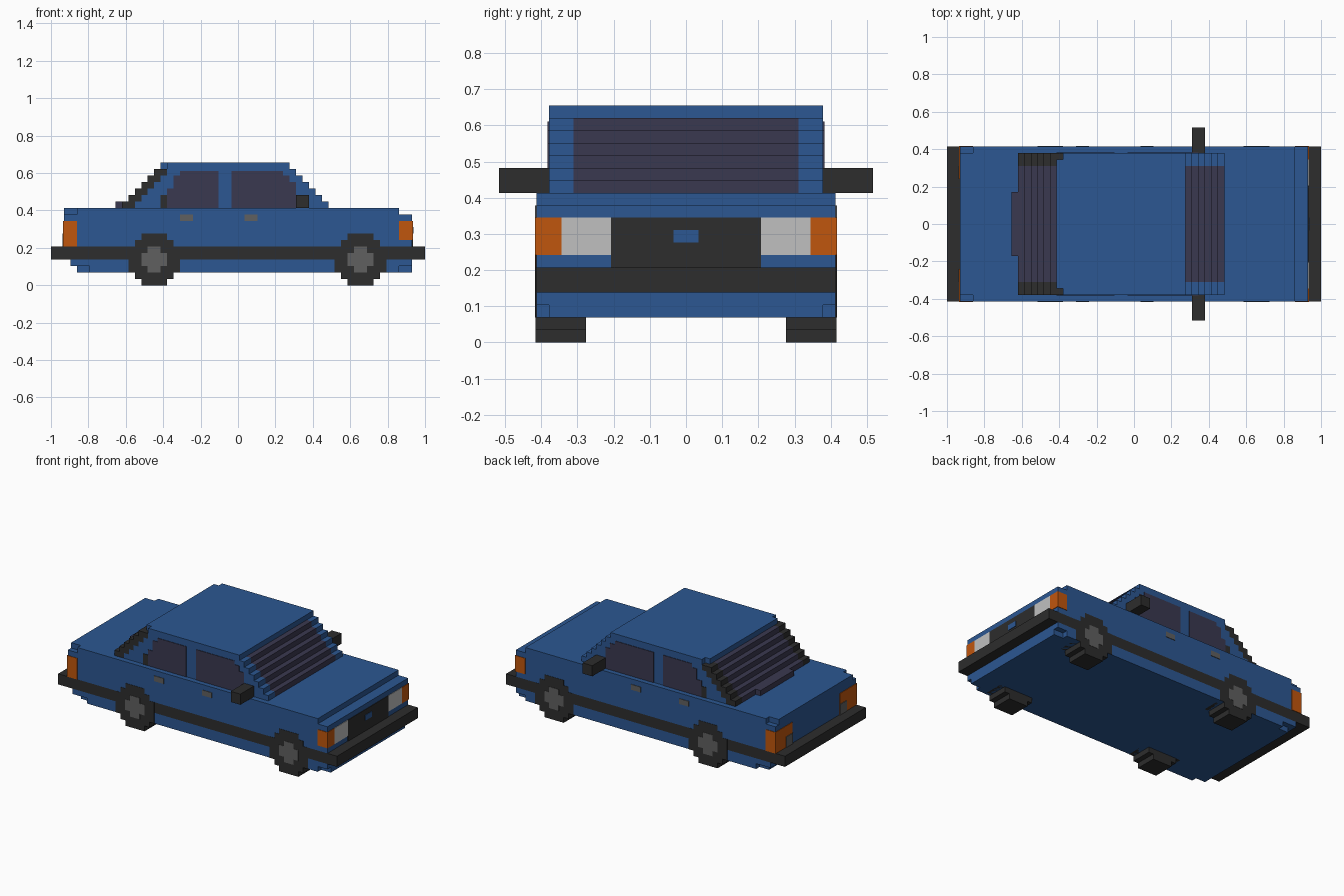
import bpy, bmesh

cube = bpy.data.objects.get("Cube")
if cube:
    bpy.data.objects.remove(cube, do_unlink=True)

U = 2 / 58      # size of one block; the car is 58 blocks long
E = 0.1         # plate thickness in blocks


def material(name, rgb):
    m = bpy.data.materials.new(name)
    m.use_nodes = True
    col = (*rgb, 1)
    m.diffuse_color = col
    bsdf = next(n for n in m.node_tree.nodes if n.type == 'BSDF_PRINCIPLED')
    bsdf.inputs["Base Color"].default_value = col
    bsdf.inputs["Roughness"].default_value = 0.8
    return m


BLUE = material("blue_paint", (0.025, 0.095, 0.287))
BLACK = material("black_trim", (0.026, 0.026, 0.026))
GLASS = material("dark_glass", (0.042, 0.040, 0.080))
ORANGE = material("orange_lamp", (0.53, 0.093, 0.004))
GREY = material("grey_metal", (0.117, 0.117, 0.117))
WHITE = material("white_lamp", (0.527, 0.527, 0.527))


def stepped(name, mat, rows, y0, y1):
    """Extrude a stepped side outline along y, in blocks.
    rows: (z0, z1, x0, x1) from bottom to top, x counted from the rear.
    y0 = None spans the full width; otherwise the part is mirrored."""
    right = [p for z0, z1, a, b in rows for p in ((b, z0), (b, z1))]
    left = [p for z0, z1, a, b in rows for p in ((a, z0), (a, z1))]
    outline = []
    for p in right + left[::-1]:
        if not outline or outline[-1] != p:
            outline.append(p)
    start = -y1 if y0 is None else y0
    bm = bmesh.new()
    face = bm.faces.new([bm.verts.new(((x - 29) * U, start * U, z * U))
                         for x, z in outline])
    ext = bmesh.ops.extrude_face_region(bm, geom=[face])
    verts = [v for v in ext["geom"] if isinstance(v, bmesh.types.BMVert)]
    bmesh.ops.translate(bm, verts=verts, vec=(0, (y1 - start) * U, 0))
    bmesh.ops.recalc_face_normals(bm, faces=bm.faces)
    mesh = bpy.data.meshes.new(name)
    bm.to_mesh(mesh)
    bm.free()
    mesh.materials.append(mat)
    ob = bpy.data.objects.new(name, mesh)
    bpy.context.scene.collection.objects.link(ob)
    if y0 is not None:
        mod = ob.modifiers.new("Mirror", 'MIRROR')
        mod.use_axis = (False, True, False)
        mod.use_mirror_merge = False
    return ob


def block(name, mat, x0, x1, y0, y1, z0, z1):
    return stepped(name, mat, [(z0, z1, x0, x1)], y0, y1)


# Lower body, bumper band and upper body, with notched outer corners
stepped("lower_body", BLUE, [(2, 3, 4, 56), (3, 4, 3, 56)], None, 11)
stepped("lower_body_side", BLUE, [(2, 3, 6, 54), (3, 4, 3, 56)], 11, 12)
block("bumper_band", BLACK, 0, 58, None, 12, 4, 6)
stepped("upper_body", BLUE, [(6, 11, 2, 56), (11, 12, 2, 54)], None, 11)
stepped("upper_body_side", BLUE, [(6, 11, 2, 56), (11, 12, 4, 54)], 11, 12)

# Cabin: stepped glass core, painted sides, rear louvres and roof
steps = range(6)
stepped("front_and_rear_glass", GLASS,
        [(12 + k, 13 + k, 11 + k, 43 - k) for k in steps], None, 9)
block("rear_glass_foot", GLASS, 10, 11, None, 5, 12, 13)
stepped("cabin_side", BLUE,
        [(12 + k, 13 + k, 13 + k, 43 - k) for k in steps], 9, 11)
stepped("rear_louvre", BLACK,
        [(12 + k, 13 + k, 11 + k, 13 + k) for k in steps], 9, 11)
block("roof", BLUE, 17, 37, None, 10, 18, 19)
block("roof_edge", BLUE, 18, 37, 10, 11, 18, 19)

# Side windows and mirrors
stepped("rear_side_window", GLASS,
        [(12, 15, 18, 26), (15, 17, 19, 26), (17, 17.7, 20, 26)], 11, 11 + E)
stepped("front_side_window", GLASS,
        [(12, 14, 28, 39), (14, 16, 28, 38), (16, 17, 28, 37),
         (17, 17.7, 28, 36)], 11, 11 + E)
block("window_corner_trim", BLACK, 17, 18, 11, 11 + E, 12, 14)
block("wing_mirror", BLACK, 38, 40, 11, 15, 12, 14)

# Door handles
for name, x in (("rear_door_handle", 20), ("front_door_handle", 30)):
    block(name, GREY, x, x + 2, 12, 12 + E, 10, 11)

# Wheels with hubs
for name, c in (("rear", 16), ("front", 48)):
    stepped(name + "_tyre", BLACK,
            [(0, 1, c - 2, c + 2), (1, 2, c - 3, c + 3), (2, 6, c - 4, c + 4),
             (6, 7, c - 3, c + 3), (7, 8, c - 2, c + 2)], 8, 12 + E / 2)
    stepped(name + "_hub", GREY,
            [(2, 3, c - 1, c + 1), (3, 5, c - 2, c + 2),
             (5, 6, c - 1, c + 1)], 12, 12 + E)

# Front lamps and grille
block("front_indicator", ORANGE, 54, 56 + E, 10, 12 + E, 7, 10)
block("headlight", WHITE, 56, 56 + E, 6, 10, 7, 10)
block("grille", BLACK, 56, 56 + E, None, 6, 6, 10)
block("grille_centre", BLUE, 56 + E, 56 + 2 * E, None, 1, 8, 9)

# Rear lamps
block("rear_lamp", ORANGE, 2 - E, 4, 7, 12 + E, 6, 10)
block("reversing_lamp", GREY, 2 - 2 * E, 2 - E, 7, 9, 6, 8)
